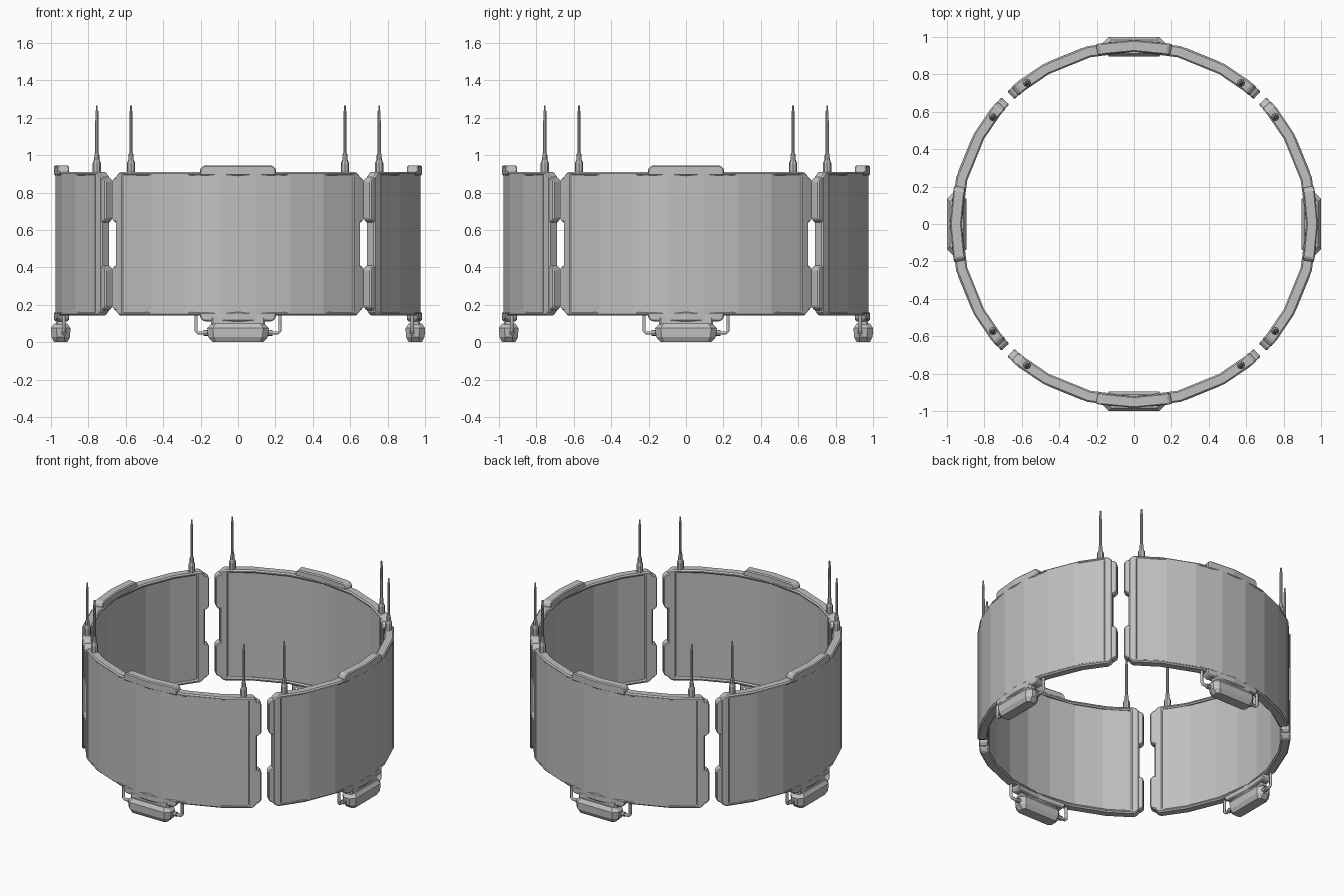
import bpy, bmesh, math

if "Cube" in bpy.data.objects:
    bpy.data.objects.remove(bpy.data.objects["Cube"], do_unlink=True)


def material(name, value):
    m = bpy.data.materials.new(name)
    m.use_nodes = True
    m.diffuse_color = (value, value, value, 1)
    m.node_tree.nodes["Principled BSDF"].inputs["Base Color"].default_value = (value, value, value, 1)
    return m


GREY = material("neutral grey", 0.53)
parts = []


def add(name, data):
    ob = bpy.data.objects.new(name, data)
    bpy.context.collection.objects.link(ob)
    data.materials.append(GREY)
    parts.append(ob)
    return ob


def add_mesh(name, bm):
    me = bpy.data.meshes.new(name)
    bm.to_mesh(me)
    bm.free()
    return add(name, me)


def bevel(ob, width):
    mod = ob.modifiers.new("edge chamfer", "BEVEL")
    mod.width = width
    mod.segments = 1
    mod.limit_method = "ANGLE"
    mod.angle_limit = math.radians(35)


def curved_slab(name, stations, radius, thickness, chamfer, rail=0):
    """Slab following the ring; stations are (degrees, low z, high z).
    With a rail width, only the outer border of the slab is kept."""
    bm = bmesh.new()
    columns = []
    for deg, low, high in stations:
        a = math.radians(deg)
        levels = [low, low + rail, high - rail, high] if rail else [low, high]
        columns.append([bm.verts.new((radius * math.sin(a), -radius * math.cos(a), z)) for z in levels])
    last = len(columns) - 2
    for i, (left, right) in enumerate(zip(columns, columns[1:])):
        for j in range(len(left) - 1):
            if rail and j == 1 and 1 < i < last - 1:
                continue
            bm.faces.new((left[j], right[j], right[j + 1], left[j + 1]))
    ob = add_mesh(name, bm)
    solid = ob.modifiers.new("thickness", "SOLIDIFY")
    solid.thickness = thickness
    solid.offset = -1
    solid.use_even_offset = True
    if chamfer:
        bevel(ob, chamfer)


def loft(name, rings):
    bm = bmesh.new()
    loops = [[bm.verts.new(p) for p in ring] for ring in rings]
    for a, b in zip(loops, loops[1:]):
        for i in range(len(a)):
            k = (i + 1) % len(a)
            bm.faces.new((a[i], a[k], b[k], b[i]))
    bm.faces.new(loops[0][::-1])
    bm.faces.new(loops[-1])
    add_mesh(name, bm)


def cut_rectangle(hx, hy, cut, y, z):
    corners = []
    for sx, sy in ((1, 1), (-1, 1), (-1, -1), (1, -1)):
        pair = [(sx * hx, y + sy * (hy - cut), z), (sx * (hx - cut), y + sy * hy, z)]
        corners += pair if sx * sy > 0 else pair[::-1]
    return corners


def circle(x, y, z, r, n):
    return [(x + r * math.cos(math.tau * i / n), y + r * math.sin(math.tau * i / n), z) for i in range(n)]


LOW, HIGH = 0.142, 0.91
RADIUS, DEPTH = 0.983, 0.061

# Border frame of one quarter, with clipped corners
bends = [-40.4, -38.8, -29.5, -14.7, 0, 14.7, 29.5, 38.8, 40.4]
frame = [(a, LOW, HIGH) for a in bends]
frame = [(-42, LOW + 0.026, HIGH - 0.026)] + frame + [(42, LOW + 0.026, HIGH - 0.026)]
curved_slab("border_frame", frame, RADIUS, DEPTH, 0.008, rail=0.022)

# Display panel: seven flat facets, seen inside and outside
curved_slab("display_panel", [(11.1 * (i - 3.5), LOW + 0.012, HIGH - 0.012) for i in range(8)],
            RADIUS - 0.002, 0.048, 0)

# End tabs
for side in (-1, 1):
    for label, low, high in (("lower", 0.17, 0.41), ("upper", 0.64, 0.882)):
        tab = [(side * 40.8, low, high), (side * 42.4, low, high), (side * 43.7, low + 0.02, high - 0.02)]
        curved_slab(label + "_end_tab", tab[::side], RADIUS - 0.003, DEPTH - 0.005, 0.006)

# Raised plates at top and bottom centre, flush with the frame
for label, low, high, dl, dh in (("top_plate", 0.89, 0.945, 0, 0.02), ("bottom_plate", 0.112, 0.16, 0.02, 0)):
    plate = [(-12, low + dl, high - dh), (-10.8, low, high), (0, low, high),
             (10.8, low, high), (12, low + dl, high - dh)]
    curved_slab(label, plate, RADIUS, DEPTH, 0.006)

# Hanging sensor box and its neck
Y = -0.948
loft("sensor_box", [cut_rectangle(hx, hy, c, Y, z) for hx, hy, c, z in (
    (0.135, 0.035, 0.015, 0), (0.16, 0.05, 0.03, 0.028), (0.165, 0.052, 0.03, 0.075), (0.14, 0.036, 0.02, 0.1))])
loft("sensor_neck", [cut_rectangle(0.145, 0.026, 0.01, Y, z) for z in (0.09, 0.13)])

for side in (-1, 1):
    # Cable from the box end up into the frame
    curve = bpy.data.curves.new("cable", "CURVE")
    curve.dimensions = "3D"
    curve.bevel_depth = 0.01
    curve.bevel_resolution = 1
    curve.use_fill_caps = True
    path = [(0.15, 0.05), (0.214, 0.05), (0.225, 0.061), (0.225, 0.155)]
    spline = curve.splines.new("POLY")
    spline.points.add(len(path) - 1)
    for point, (x, z) in zip(spline.points, path):
        point.co = (side * x, -0.932, z, 1)
    add("cable", curve)

    # Plug collar on the box end
    bm = bmesh.new()
    bmesh.ops.create_cone(bm, cap_ends=True, segments=8, radius1=0.016, radius2=0.016, depth=0.03)
    plug = add_mesh("cable_plug", bm)
    for v in plug.data.vertices:
        x, y, z = v.co
        v.co = (side * 0.17 + z, -0.932 + y, 0.05 - x)

    # Antenna with a stepped socket and a thin tip
    profile = ((0.022, 0.9), (0.022, 0.958), (0.014, 0.975), (0.013, 1.005), (0.009, 1.012),
               (0.008, 1.235), (0.005, 1.24), (0.005, 1.266))
    loft("antenna", [circle(side * 0.572, -0.755, z, r, 8) for r, z in profile])

# Repeat the quarter around the ring
for turn, label in ((1, "left"), (2, "back"), (3, "right")):
    for part in parts:
        ob = part.copy()
        bpy.context.collection.objects.link(ob)
        ob.rotation_euler.z = turn * math.pi / 2
        ob.name = label + "_" + part.data.name.split(".")[0]
for part in parts:
    part.name = "front_" + part.data.name.split(".")[0]
